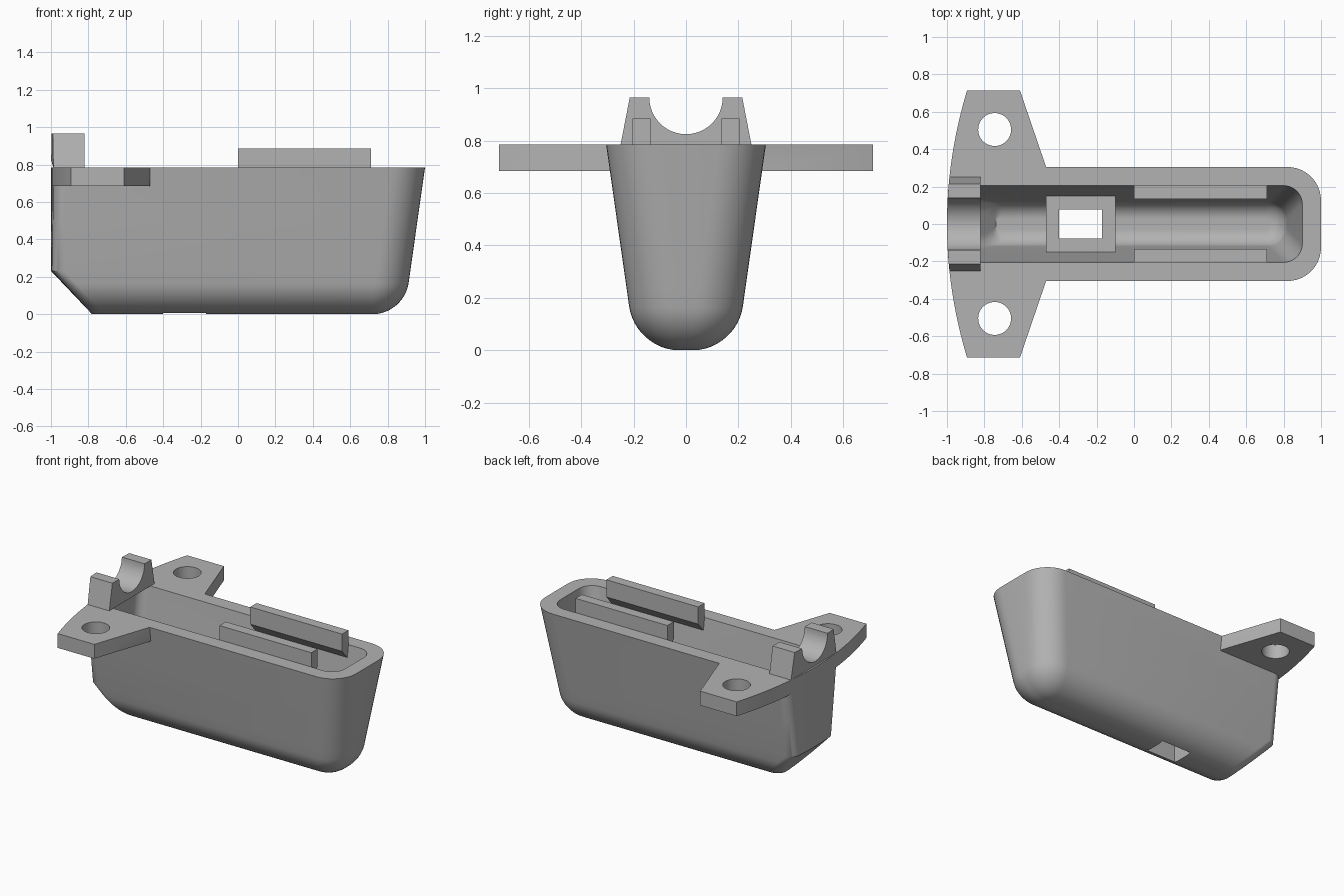
import bpy, bmesh
from math import sin, cos, pi, sqrt, radians

cube = bpy.data.objects.get("Cube")
if cube:
    bpy.data.objects.remove(cube)

TOP = 0.785          # rim height
ARC = 4.76           # twice the radius of the curved rear edge

grey = bpy.data.materials.new("plain_grey")
grey.use_nodes = True
grey.diffuse_color = (0.45, 0.45, 0.45, 1)
grey.node_tree.nodes["Principled BSDF"].inputs["Base Color"].default_value = grey.diffuse_color


def loft(name, rings):
    """Skin a stack of equal-length rings and cap both ends."""
    bm = bmesh.new()
    rows = [[bm.verts.new(p) for p in ring] for ring in rings]
    n = len(rows[0])
    for a, b in zip(rows, rows[1:]):
        for i in range(n):
            j = (i + 1) % n
            bm.faces.new((a[i], a[j], b[j], b[i]))
    bm.faces.new(rows[0])
    bm.faces.new(rows[-1])
    bmesh.ops.recalc_face_normals(bm, faces=bm.faces)
    mesh = bpy.data.meshes.new(name)
    bm.to_mesh(mesh)
    bm.free()
    mesh.materials.append(grey)
    obj = bpy.data.objects.new(name, mesh)
    bpy.context.collection.objects.link(obj)
    return obj


def prism_z(name, outline, z0, z1):
    return loft(name, [[(x, y, z) for x, y in outline] for z in (z0, z1)])


def prism_x(name, profile, x0, x1, curved=False):
    bend = lambda y: y * y / ARC if curved else 0
    return loft(name, [[(x0 + bend(y), y, z) for y, z in profile],
                       [(x1, y, z) for y, z in profile]])


def box(name, x0, x1, y, z0, z1):
    return prism_z(name, [(x0, -y), (x1, -y), (x1, y), (x0, y)], z0, z1)


def combine(target, other, operation):
    """Apply a boolean and discard the helper."""
    other.hide_render = True
    mod = target.modifiers.new("cut", 'BOOLEAN')
    mod.operation, mod.solver, mod.object = operation, 'EXACT', other
    bpy.context.view_layer.objects.active = target
    bpy.ops.object.modifier_apply(modifier=mod.name)
    bpy.data.objects.remove(other)


def tub_ring(z, floor, fillet, wall):
    """Horizontal section: tapered sides, rounded nose, bevelled rear."""
    t = max(0, floor + fillet - z)
    inset = fillet - sqrt(max(0, fillet ** 2 - t ** 2))
    shrink = (TOP - z) * 0.142 + inset + wall
    w, nose = 0.305 - shrink, 1 - shrink
    rear = -0.999 + wall + max(0, 0.23 + wall * 0.4 - z) * 0.95
    rn = min(w * 0.95, max(0.03, 0.18 - inset - wall * 0.8))
    rr = min(w * 0.6, 0.06)
    pts = []
    for cx, cy, r, start in ((nose - rn, rn - w, rn, -pi / 2), (nose - rn, w - rn, rn, 0),
                             (rear + rr, w - rr, rr, pi / 2), (rear + rr, rr - w, rr, pi)):
        for i in range(11):
            a = start + i * pi / 20
            pts.append((cx + r * cos(a), cy + r * sin(a)))
        if start == pi / 2:
            pts += [(rear, (w - rr) * k / 3) for k in (2, 1, 0, -1, -2)]
    return [(x + (y * y / ARC if x < 0 else 0), y, z) for x, y in pts]


def tub(name, floor, fillet, wall, top):
    levels = [floor + fillet * (1 - cos(i * pi / 24)) for i in range(13)]
    levels += [0.23 + wall * 0.4, 0.5, top]
    return loft(name, [tub_ring(z, floor, fillet, wall) for z in sorted(levels)])


# Hull with mounting wings
body = tub("hull", 0, 0.165, 0, TOP)
wing = [(-1 + y * y / ARC, y) for y in [0.715 * (1 - i / 12) for i in range(25)]]
wing += [(-0.61, -0.715), (-0.47, -0.305), (-0.47, 0.305), (-0.61, 0.715)]
combine(body, prism_z("wings", wing, 0.685, TOP), 'UNION')

# Hollow interior, raised floor block and drain opening
combine(body, tub("cavity", 0.1, 0.08, 0.1, 0.83), 'DIFFERENCE')
combine(body, box("floor_block", -0.47, -0.1, 0.153, 0.06, 0.4), 'UNION')
combine(body, box("drain", -0.4, -0.17, 0.077, -0.1, 0.6), 'DIFFERENCE')

# Bolt holes
for side in (-1, 1):
    circle = [(-0.745 + 0.088 * cos(i * pi / 24), side * 0.505 + 0.088 * sin(i * pi / 24))
              for i in range(48)]
    combine(body, prism_z("bolt_hole", circle, 0.6, 0.9), 'DIFFERENCE')

# Saddle across the rear of the rim
saddle = [(-0.215, 0.965), (-0.25, TOP), (0.25, TOP), (0.215, 0.965)]
saddle += [(0.14 * cos(i * pi / 24), 0.965 - 0.14 * sin(i * pi / 24)) for i in range(25)]
parts = [body, prism_x("saddle", saddle, -1, -0.82, True)]

# Retaining rails with sloped undersides
rail = [(0.205, 0.885), (0.135, 0.885), (0.135, 0.765), (0.192, 0.7), (0.205, 0.7)]
for side, label in ((1, "back_rail"), (-1, "front_rail")):
    parts.append(prism_x(label, [(side * y, z) for y, z in rail], 0, 0.71))

# Smooth the rounded surfaces, keep the edges crisp
bpy.ops.object.select_all(action='DESELECT')
for part in parts:
    part.select_set(True)
bpy.context.view_layer.objects.active = body
bpy.ops.object.shade_smooth_by_angle(angle=radians(28))
